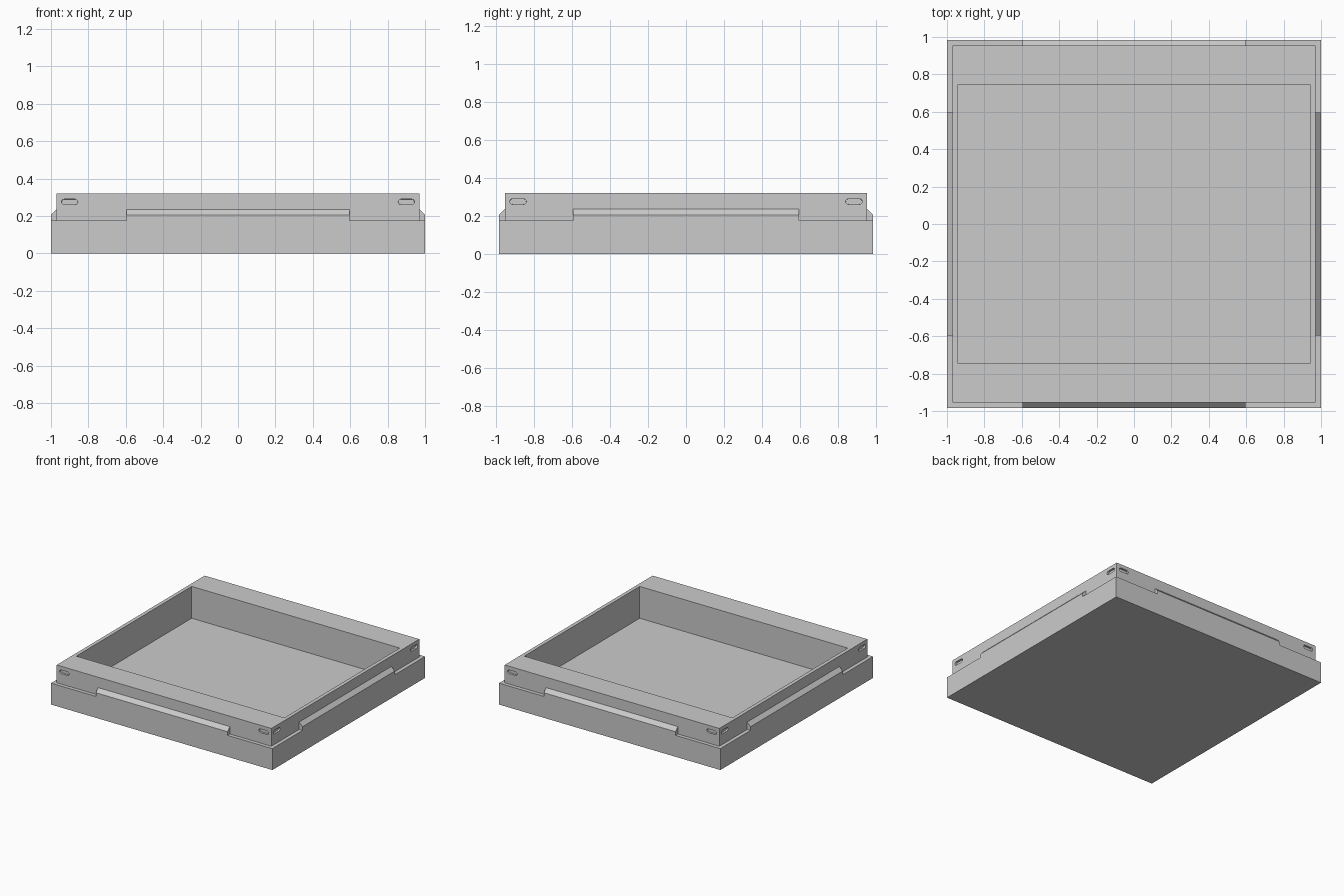
import bpy, bmesh, math

if "Cube" in bpy.data.objects:
    bpy.data.objects.remove(bpy.data.objects["Cube"])

HX, HY = 1.0, 0.985          # outer half sizes
STEP = 0.03                  # setback of the upper wall
WX, WY = HX - STEP, HY - STEP
SHELF_Z, LIP_Z, SLOPE_Z, TOP_Z = 0.175, 0.205, 0.235, 0.32
LIP_HALF = 0.595             # half length of the raised lips

grey = bpy.data.materials.new("matte_grey")
grey.use_nodes = True
grey.diffuse_color = (0.6, 0.6, 0.6, 1)
grey.node_tree.nodes["Principled BSDF"].inputs["Base Color"].default_value = (0.6, 0.6, 0.6, 1)


def loft(name, rings):
    """Solid skinned through equal-length rings and capped at both ends."""
    bm = bmesh.new()
    loops = [[bm.verts.new(p) for p in ring] for ring in rings]
    n = len(loops[0])
    for low, high in zip(loops, loops[1:]):
        for i in range(n):
            j = (i + 1) % n
            bm.faces.new((low[i], low[j], high[j], high[i]))
    bm.faces.new(loops[0])
    bm.faces.new(loops[-1])
    bmesh.ops.recalc_face_normals(bm, faces=bm.faces)
    mesh = bpy.data.meshes.new(name)
    bm.to_mesh(mesh)
    bm.free()
    mesh.materials.append(grey)
    obj = bpy.data.objects.new(name, mesh)
    bpy.context.collection.objects.link(obj)
    return obj


def rect(hx, hy, z):
    return [(-hx, -hy, z), (hx, -hy, z), (hx, hy, z), (-hx, hy, z)]


def pill(half_length, radius, steps=6):
    """Outline of a slot with round ends."""
    pts = []
    for side in (0, 1):
        shift = half_length - radius if side == 0 else radius - half_length
        for k in range(steps + 1):
            a = -math.pi / 2 + math.pi * (k / steps + side)
            pts.append((shift + radius * math.cos(a), radius * math.sin(a)))
    return pts


# Outer body: base, sloped lip and upper wall
tray = loft("storage_tray", [rect(HX, HY, 0), rect(HX, HY, LIP_Z),
                             rect(WX, WY, SLOPE_Z), rect(WX, WY, TOP_Z)])
cutters = []

# Inner pocket
cutters.append(loft("pocket_cutter", [rect(0.94, 0.745, 0.06), rect(0.94, 0.745, 0.5)]))

# L-shaped corner shelves
far = 1.2
for sx in (-1, 1):
    for sy in (-1, 1):
        outline = [(far, LIP_HALF), (far, far), (LIP_HALF, far),
                   (LIP_HALF, WY), (WX, WY), (WX, LIP_HALF)]
        cutters.append(loft("corner_cutter", [
            [(sx * x, sy * y, z) for x, y in outline] for z in (SHELF_Z, SLOPE_Z + 0.02)]))

# Shallow slots near both ends of every wall
DEPTH, SLOT_Z = 0.015, 0.275
for s in (-1, 1):
    for end in (-1, 1):
        shapes = [(-0.02, pill(0.045, 0.016)), (DEPTH, pill(0.043, 0.014))]
        cutters.append(loft("slot_cutter", [
            [(end * 0.9 + u, s * (WY - d), SLOT_Z + v) for u, v in shape] for d, shape in shapes]))
        cutters.append(loft("slot_cutter", [
            [(s * (WX - d), end * 0.885 + u, SLOT_Z + v) for u, v in shape] for d, shape in shapes]))

for cutter in cutters:
    cutter.hide_render = True
    mod = tray.modifiers.new(cutter.name, "BOOLEAN")
    mod.operation = "DIFFERENCE"
    mod.solver = "EXACT"
    mod.object = cutter

# Bake the cuts and drop the cutters
bpy.context.view_layer.update()
graph = bpy.context.evaluated_depsgraph_get()
baked = bpy.data.meshes.new_from_object(tray.evaluated_get(graph))
tray.modifiers.clear()
tray.data = baked
baked.materials.clear()
baked.materials.append(grey)
for poly in baked.polygons:
    poly.material_index = 0
for cutter in cutters:
    bpy.data.objects.remove(cutter)
